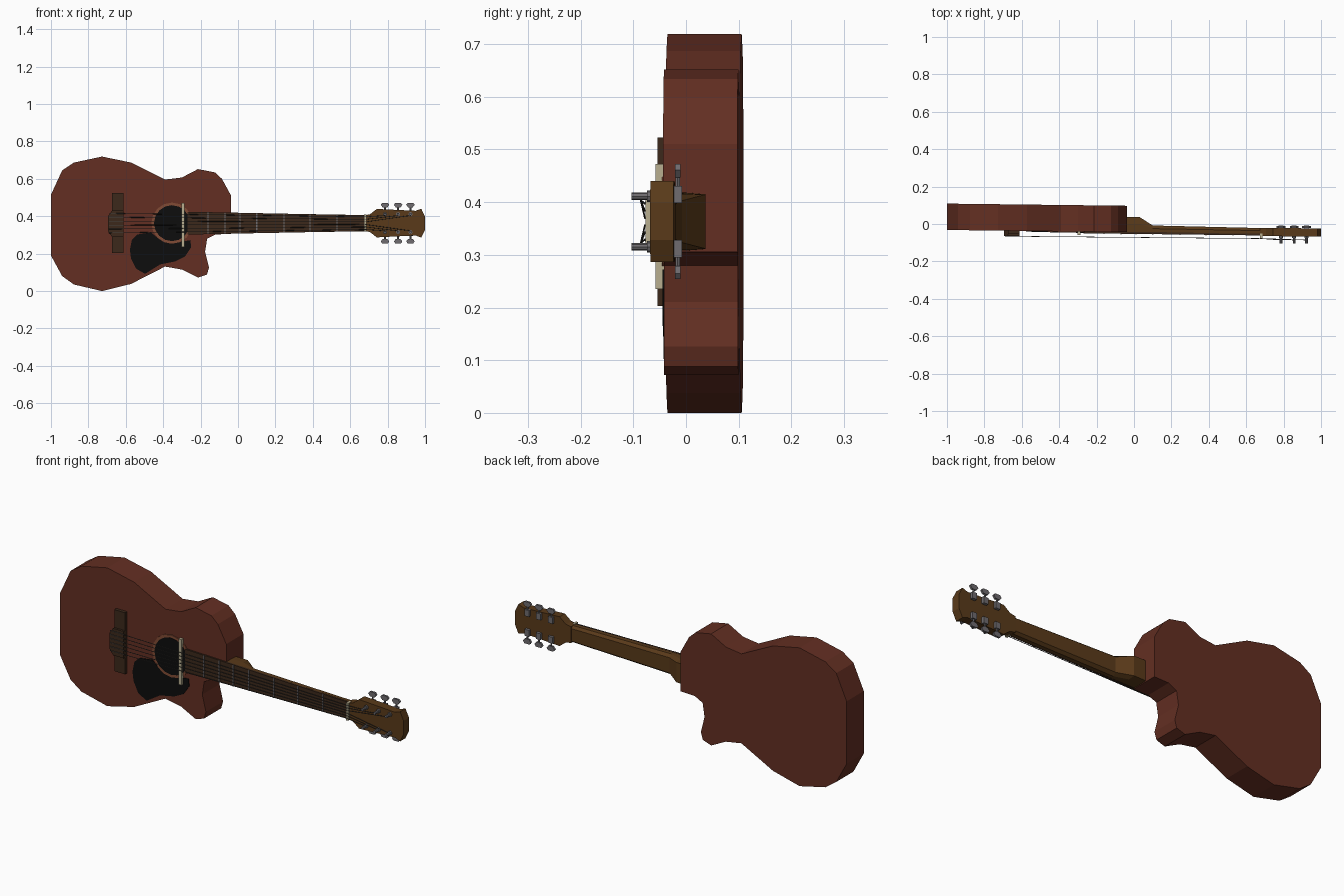
import bpy, bmesh, math
from mathutils import Vector

if "Cube" in bpy.data.objects:
    bpy.data.objects.remove(bpy.data.objects["Cube"])

CZ = 0.363                                   # centre line height of the neck


def front(x):                                # the guitar leans slightly forward
    return -0.044 - 0.012 * x


def mat(name, rgb):
    m = bpy.data.materials.new(name)
    m.diffuse_color = (*rgb, 1)
    m.use_nodes = True
    m.node_tree.nodes["Principled BSDF"].inputs["Base Color"].default_value = m.diffuse_color
    return m


RED = mat("red_wood", (0.125, 0.028, 0.016))
BROWN = mat("neck_wood", (0.10, 0.042, 0.010))
DARK = mat("dark_wood", (0.045, 0.022, 0.011))
BLACK = mat("black", (0.004, 0.004, 0.004))
RING = mat("ring_wood", (0.22, 0.07, 0.035))
BONE = mat("bone", (0.48, 0.43, 0.28))
METAL = mat("metal", (0.16, 0.15, 0.16))
STEEL = mat("string_steel", (0.06, 0.055, 0.05))


def finish(bm, name, m):
    bmesh.ops.recalc_face_normals(bm, faces=bm.faces)
    me = bpy.data.meshes.new(name)
    bm.to_mesh(me)
    bm.free()
    me.materials.append(m)
    ob = bpy.data.objects.new(name, me)
    bpy.context.collection.objects.link(ob)
    return ob


def loft(name, sections, m):
    bm = bmesh.new()
    rings = [[bm.verts.new(p) for p in s] for s in sections]
    n = len(rings[0])
    for a, b in zip(rings, rings[1:]):
        for i in range(n):
            bm.faces.new((a[i], a[(i + 1) % n], b[(i + 1) % n], b[i]))
    bm.faces.new(rings[0])
    bm.faces.new(rings[-1])
    return finish(bm, name, m)


def plate(name, pts, d0, d1, m):
    """Extrude an (x, z) outline between two depths from the front plane."""
    return loft(name, [[(x, front(x) + d, z) for x, z in pts] for d in (d0, d1)], m)


def mirrored(half):
    """Close an (x, half width) profile about the neck centre line."""
    return [(x, CZ + w) for x, w in half] + [(x, CZ - w) for x, w in reversed(half)]


def box(name, x, y, z, m):
    return loft(name, [[(x[0], v, z[0]), (x[1], v, z[0]), (x[1], v, z[1]), (x[0], v, z[1])]
                       for v in y], m)


def rod(name, a, b, r, sides, m):
    a, b = Vector(a), Vector(b)
    q = (b - a).to_track_quat('Z', 'Y')
    circle = [q @ Vector((r * math.cos(t), r * math.sin(t), 0))
              for t in (2 * math.pi * i / sides for i in range(sides))]
    return loft(name, [[e + c for c in circle] for e in (a, b)], m)


def circle(r, n=16):
    return [(-0.353 + r * math.cos(2 * math.pi * i / n),
             CZ + r * math.sin(2 * math.pi * i / n)) for i in range(n)]


# Body with cutaway
plate("body", [(-1, .515), (-.94, .645), (-.877, .687), (-.727, .719), (-.572, .687),
               (-.39, .596), (-.30, .607), (-.214, .652), (-.123, .634), (-.086, .60),
               (-.037, .51), (-.037, .305), (-.12, .303), (-.165, .28), (-.176, .21),
               (-.155, .126), (-.166, .088), (-.214, .072), (-.30, .115), (-.39, .131),
               (-.572, .038), (-.727, 0), (-.877, .035), (-.94, .08), (-1, .19)],
      0, .141, RED)

# Pickguard, sound hole and its ring
plate("pickguard", [(-.578, .222), (-.567, .275), (-.54, .302), (-.465, .313), (-.43, .285),
                    (-.365, .254), (-.255, .272), (-.25, .235), (-.283, .185), (-.337, .158),
                    (-.417, .142), (-.497, .092), (-.545, .12), (-.572, .174)], -.004, .002, BLACK)
plate("sound_hole_ring", circle(.11), -.005, .002, RING)
plate("sound_hole", circle(.096), -.0065, .002, BLACK)

# Bridge: thin wings and a raised centre
plate("bridge", mirrored([(-.674, .16), (-.612, .16)])[::-1], -.017, .002, DARK)
plate("bridge_centre", [(-.612, .43), (-.674, .43), (-.695, .40), (-.695, .32),
                        (-.674, .29), (-.612, .29)], -.028, .002, DARK)

# Pickup bar beside the sound hole
box("pickup_bar", (-.301, -.285), (-.058, -.036), (.235, .472), BONE)

# Neck with heel, lofted along x
sections = []
for x, back, w, k in [(-.05, .037, .055, .95), (.03, .037, .054, .95),
                      (.10, -.008, .053, .75), (.69, -.022, .043, .75)]:
    f = front(x)
    mid = f + (back - f) * .55
    sections.append([(x, y, CZ + s) for y, s in
                     [(f, -w), (mid, -w), (back, -w * k), (back, w * k), (mid, w), (f, w)]])
loft("neck", sections, BROWN)

# Fretboard, frets and nut
plate("fretboard", mirrored([(-.27, .061), (.685, .042)]), -.009, .002, DARK)
for x in (-.16, -.07, .01, .10, .245, .385, .53):
    w = .0555 - .02 * x
    box("fret", (x - .003, x + .003), (front(x) - .012, front(x)), (CZ - w, CZ + w), METAL)
box("nut", (.675, .687), (-.077, -.05), (CZ - .045, CZ + .045), BONE)

# Headstock
plate("headstock", mirrored([(.675, .042), (.705, .047), (.742, .076), (.95, .066),
                             (.98, .077), (1.0, .035)]), -.012, .032, BROWN)

# Tuning machines and strings
for side in (1, -1):
    for i, x in enumerate((.786, .856, .922)):
        def z(d):
            return CZ + side * d
        rod("tuner_post", (x, -.103, z(.048)), (x, -.03, z(.048)), .007, 8, METAL)
        rod("tuner_collar", (x, -.074, z(.048)), (x, -.06, z(.048)), .011, 8, METAL)
        box("tuner_gear", (x - .013, x + .013), (-.026, -.008), sorted((z(.035), z(.068))), METAL)
        rod("tuner_shaft", (x, -.016, z(.06)), (x, -.016, z(.092)), .005, 6, METAL)
        loft("tuner_button", [[(x + a, y, z(b)) for a, b in
                               [(-.012, .084), (.012, .084), (.023, .098), (.014, .109),
                                (-.014, .109), (-.023, .098)]] for y in (-.021, -.010)], METAL)
        k = side * (2.5 - i)                 # outer strings go to the nearest posts
        path = [(-.69, -.0655, CZ + k * .021), (.681, -.078, CZ + k * .0135),
                (x, -.086, z(.041))]
        for a, b in zip(path, path[1:]):
            rod("string", a, b, .0017, 5, STEEL)
